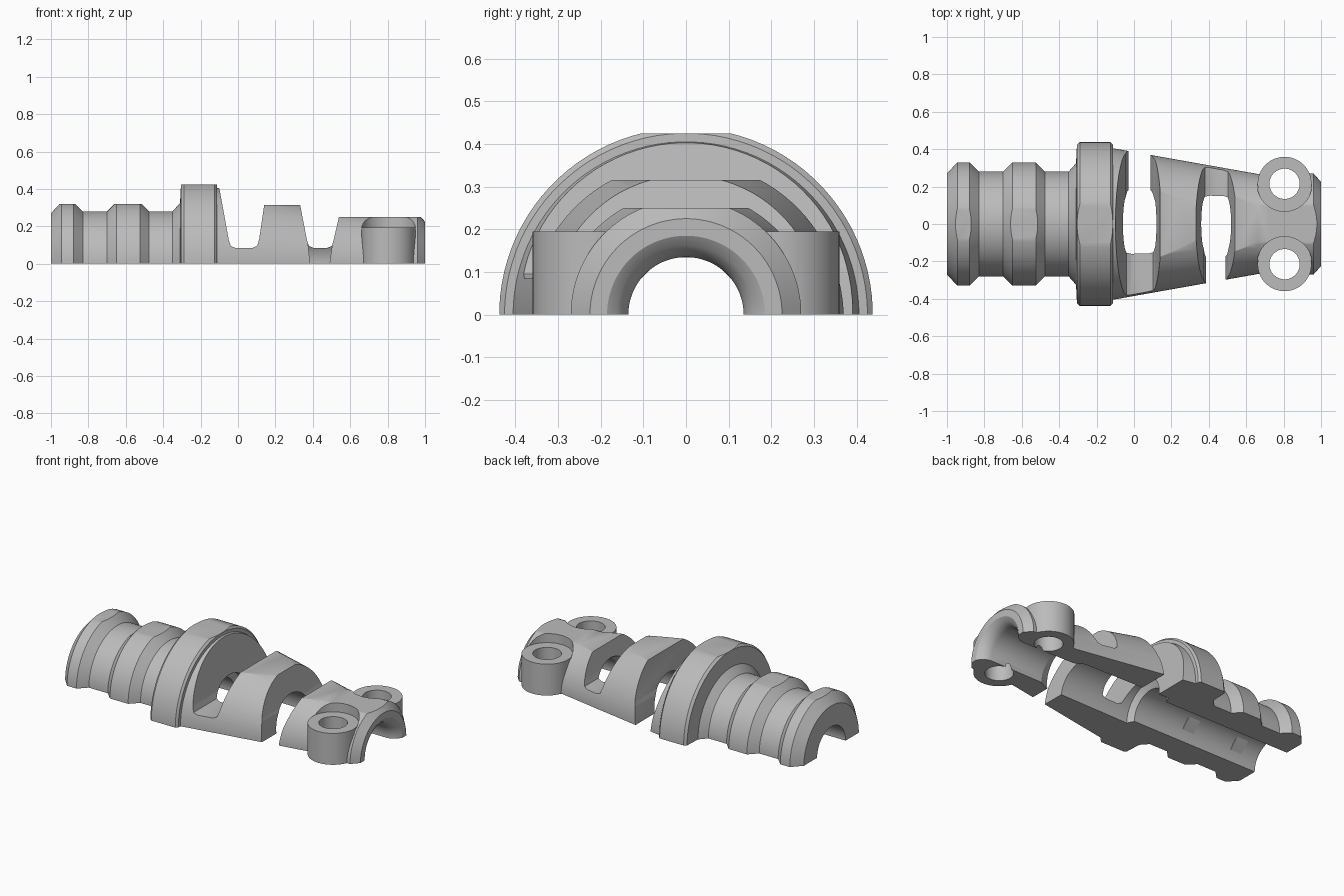
import bpy, bmesh, math
from mathutils import Matrix, Vector

if "Cube" in bpy.data.objects:
    bpy.data.objects.remove(bpy.data.objects["Cube"], do_unlink=True)

grey = bpy.data.materials.new("plastic_grey")
grey.use_nodes = True
GREY = (0.5, 0.5, 0.5, 1)
grey.diffuse_color = GREY
grey.node_tree.nodes["Principled BSDF"].inputs["Base Color"].default_value = GREY


def finish(name, bm):
    bmesh.ops.recalc_face_normals(bm, faces=bm.faces[:])
    mesh = bpy.data.meshes.new(name)
    bm.to_mesh(mesh)
    bm.free()
    mesh.materials.append(grey)
    ob = bpy.data.objects.new(name, mesh)
    bpy.context.collection.objects.link(ob)
    return ob


def lathe(name, profile, steps=96):
    """Solid of revolution about the x axis from (x, radius) points."""
    bm = bmesh.new()
    pts = [(profile[0][0], 0)] + profile + [(profile[-1][0], 0)]
    turn = Matrix.Rotation(math.pi / steps, 3, 'X')
    vs = [bm.verts.new(turn @ Vector((x, r, 0))) for x, r in pts]
    es = [bm.edges.new(pair) for pair in zip(vs, vs[1:])]
    bmesh.ops.spin(bm, geom=vs + es, cent=(0, 0, 0), axis=(1, 0, 0),
                   angle=2 * math.pi, steps=steps, use_duplicate=False)
    bmesh.ops.remove_doubles(bm, verts=bm.verts[:], dist=0.0001)
    return finish(name, bm)


def prism(name, outline, y0, y1):
    """Outline in x and z, extruded along y."""
    bm = bmesh.new()
    face = bm.faces.new([bm.verts.new((x, y0, z)) for x, z in outline])
    ext = bmesh.ops.extrude_face_region(bm, geom=[face])
    moved = [g for g in ext["geom"] if isinstance(g, bmesh.types.BMVert)]
    bmesh.ops.translate(bm, verts=moved, vec=(0, y1 - y0, 0))
    return finish(name, bm)


def box(name, x0, x1, z0, z1, half_width=1):
    return prism(name, [(x0, z0), (x1, z0), (x1, z1), (x0, z1)],
                 -half_width, half_width)


def post(name, x, y, r, z0, z1):
    bm = bmesh.new()
    bmesh.ops.create_cone(bm, cap_ends=True, segments=64, radius1=r, radius2=r,
                          depth=z1 - z0,
                          matrix=Matrix.Translation((x, y, (z0 + z1) / 2)))
    return finish(name, bm)


def combine(target, tool, operation='DIFFERENCE'):
    mod = target.modifiers.new("combine", 'BOOLEAN')
    mod.object, mod.operation, mod.solver = tool, operation, 'EXACT'
    bpy.context.view_layer.objects.active = target
    bpy.ops.object.modifier_apply(modifier=mod.name)
    bpy.data.objects.remove(tool, do_unlink=True)


# Ribbed sleeve, collar, tapering cone and chamfered tip
body = lathe("strain_relief_body", [
    (-1, .27), (-.945, .33), (-.88, .33), (-.83, .28), (-.7, .28),
    (-.65, .33), (-.525, .33), (-.475, .28), (-.35, .28), (-.31, .325),
    (-.305, .425), (-.29, .4375), (-.125, .4375), (-.113, .425),
    (-.112, .405), (.66, .268), (.96, .27), (1, .225)])

# Flats along the top of each section
for x0, x1, z in [(-1.2, -.33, .32), (-.33, -.08, .425),
                  (.05, .44, .315), (.44, 1.2, .25)]:
    combine(body, box("flat_cutter", x0, x1, z, 1))

# Flex slots, each open through one side and bridged on the other
SLOTS = [
    ((-.108, .45), (-.05, .13), (-.03, 0), (.09, 0), (.113, .13), (.16, .45), .085, 1),
    ((.306, .45), (.368, .13), (.385, 0), (.49, 0), (.512, .13), (.585, .45), .085, -1),
]
for tl, ml, bl, br, mr, tr, floor, side in SLOTS:
    r = .035
    rounded = [tl, ml, (ml[0] + r * .3, floor + r * .3), (ml[0] + r, floor),
               (mr[0] - r, floor), (mr[0] - r * .3, floor + r * .3), mr, tr]
    combine(body, prism("slot_cutter", rounded, -1, 1))
    lower = [ml, (bl[0], -.1), (br[0], -.1), mr]
    lower[0] = (ml[0] + .001, ml[1] + .02)
    lower[3] = (mr[0] - .001, mr[1] + .02)
    lower[1:3] = [(bl[0] + .001, 0), (bl[0] + .001, -.1),
                  (br[0] - .001, -.1), (br[0] - .001, 0)]
    combine(body, prism("slot_opening", lower, 0, side))

# Screw bosses with clearance above them
BOSS_X, BOSS_Y = .805, .215
for s in (1, -1):
    combine(body, post("clearance", BOSS_X, s * BOSS_Y, .147, .19, .6))
    combine(body, post("screw_boss", BOSS_X, s * BOSS_Y, .144, -.05, .195), 'UNION')

# Stepped bore with a flared mouth
combine(body, lathe("bore_cutter", [
    (-1.1, .14), (-.12, .14), (-.1, .182), (.5, .172), (.56, .14), (.93, .135),
    (.96, .143), (.985, .162), (1, .185), (1.05, .21)]))
for s in (1, -1):
    combine(body, post("screw_hole", BOSS_X, s * BOSS_Y, .081, -.2, .6))

# Split along the centre plane
combine(body, box("half_cutter", -2, 2, -2, 0))

# Flat grip pads inside the sleeve
for x in (-.85, -.5):
    for deg in (45, 90, 135):
        pad = box("grip_pad", x - .04, x + .04, .134, .15, .045)
        pad.data.transform(Matrix.Rotation(math.radians(deg - 90), 4, 'X'))

for ob in bpy.context.collection.objects:
    if ob.type == 'MESH' and ob.name.startswith("strain"):
        bpy.ops.object.select_all(action='DESELECT')
        ob.select_set(True)
        bpy.context.view_layer.objects.active = ob
        bpy.ops.object.shade_smooth_by_angle(angle=math.radians(25))
